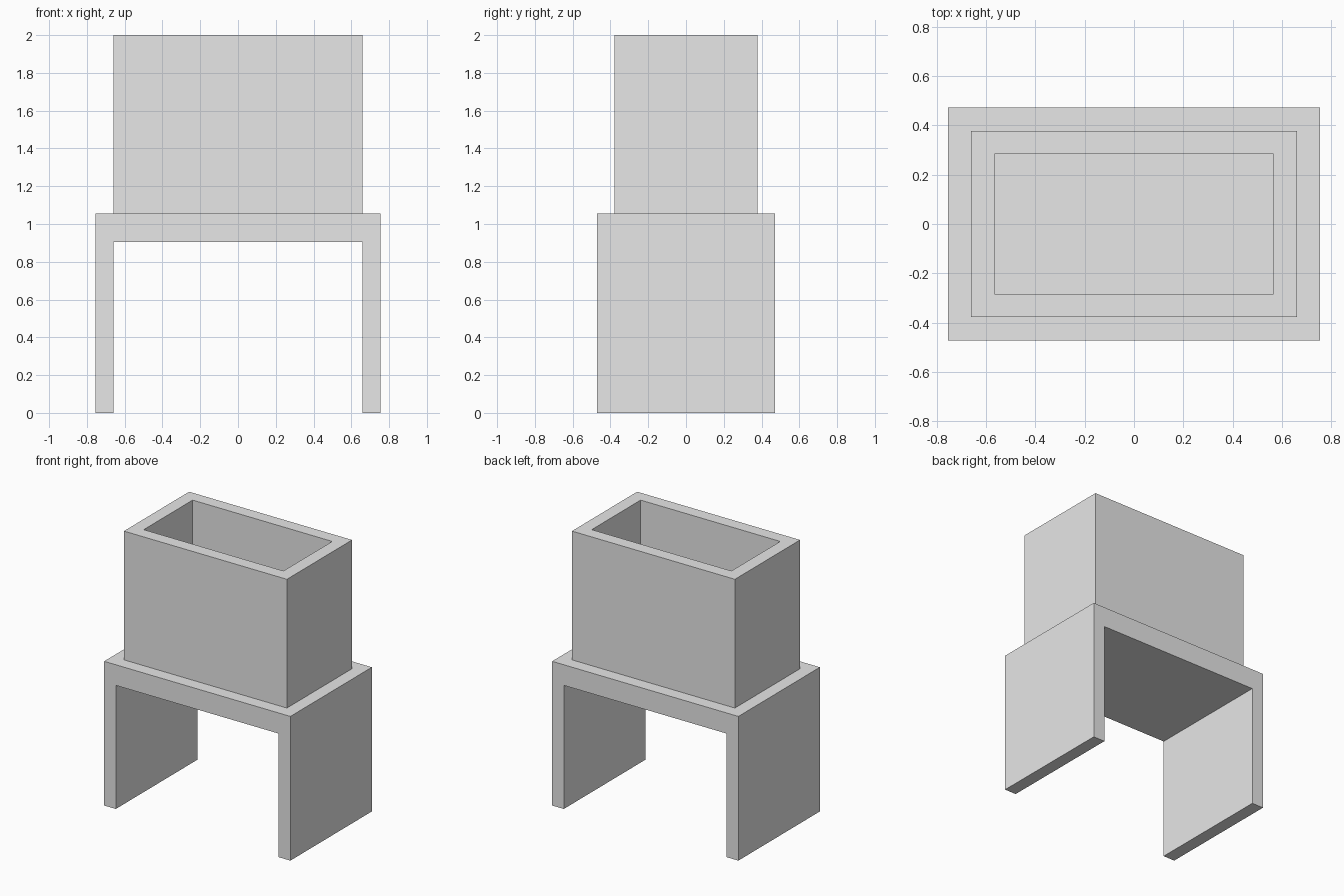
import bpy
import bmesh
from mathutils import Vector

cube = bpy.data.objects.get("Cube")
if cube:
    bpy.data.objects.remove(cube, do_unlink=True)

U = 2 / 21.2            # wall thickness, the module of the whole model
UNDERSIDE = 9.6 * U     # underside of the table top
DECK = 11.2 * U         # upper face of the table top
TOP = 21.2 * U

grey = bpy.data.materials.new("plain_grey")
grey.use_nodes = True
colour = (0.8, 0.8, 0.8, 1)
grey.diffuse_color = colour
grey.node_tree.nodes["Principled BSDF"].inputs["Base Color"].default_value = colour


def add_object(name, bm):
    bmesh.ops.recalc_face_normals(bm, faces=bm.faces)
    mesh = bpy.data.meshes.new(name)
    bm.to_mesh(mesh)
    bm.free()
    mesh.materials.append(grey)
    obj = bpy.data.objects.new(name, mesh)
    bpy.context.collection.objects.link(obj)
    return obj


def rectangle(bm, half_x, half_y, z):
    return [bm.verts.new((sx * half_x, sy * half_y, z))
            for sx, sy in ((-1, -1), (1, -1), (1, 1), (-1, 1))]


# Stand: an upside-down U profile extruded from front to back
outer, inner, depth = 8 * U, 7 * U, 5 * U
profile = [(-outer, 0), (-inner, 0), (-inner, UNDERSIDE), (inner, UNDERSIDE),
           (inner, 0), (outer, 0), (outer, DECK), (-outer, DECK)]
bm = bmesh.new()
front = bm.faces.new([bm.verts.new((x, -depth, z)) for x, z in profile])
result = bmesh.ops.extrude_face_region(bm, geom=[front], use_keep_orig=True)
back = [g for g in result["geom"] if isinstance(g, bmesh.types.BMVert)]
bmesh.ops.translate(bm, verts=back, vec=Vector((0, 2 * depth, 0)))
add_object("stand", bm)

# Open box: outer walls, flat rim and inner walls, floored by the stand
bm = bmesh.new()
rings = [rectangle(bm, 7 * U, 4 * U, DECK), rectangle(bm, 7 * U, 4 * U, TOP),
         rectangle(bm, 6 * U, 3 * U, TOP), rectangle(bm, 6 * U, 3 * U, DECK)]
for a, b in zip(rings, rings[1:]):
    for i in range(4):
        j = (i + 1) % 4
        bm.faces.new((a[i], a[j], b[j], b[i]))
box = add_object("open_box", bm)
